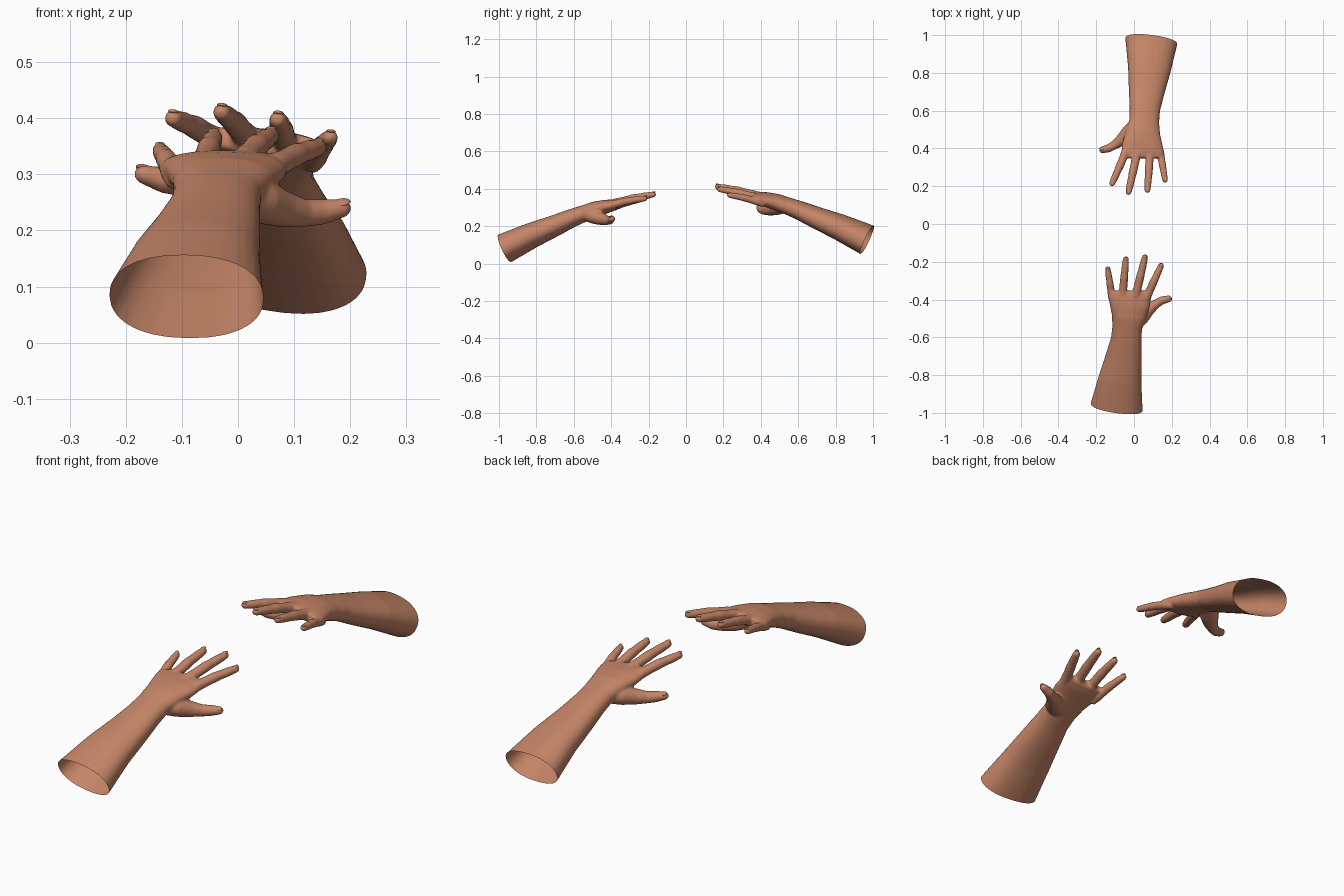
import bpy, bmesh, math
from mathutils import Vector, Matrix

if "Cube" in bpy.data.objects:
    bpy.data.objects.remove(bpy.data.objects["Cube"])

skin = bpy.data.materials.new("skin")
skin.diffuse_color = (0.56, 0.235, 0.135, 1)
skin.use_nodes = True
skin.node_tree.nodes["Principled BSDF"].inputs["Base Color"].default_value = skin.diffuse_color
N = 28


def loft(bm, rings, power=2.0):
    """Closed tube through rings of (centre, side, up, half width, half height)."""
    loops = []
    for c, side, up, w, h in rings:
        loop = []
        for i in range(N):
            a = 2 * math.pi * i / N
            ca, sa = math.cos(a), math.sin(a)
            x = math.copysign(abs(ca) ** (2 / power), ca) * w
            y = math.copysign(abs(sa) ** (2 / power), sa) * h
            loop.append(bm.verts.new(c + side * x + up * y))
        loops.append(loop)
    for a, b in zip(loops, loops[1:]):
        for i in range(N):
            j = (i + 1) % N
            bm.faces.new((a[i], a[j], b[j], b[i]))
    bm.faces.new(loops[0][::-1])
    bm.faces.new(loops[-1])


def frame(d, up=Vector((0, 0, 1))):
    d = d.normalized()
    side = d.cross(up).normalized()
    return d, side, side.cross(d)


def path_rings(secs, round_tip=False):
    """Sections (x, y, z, half width, half height) to rings square to the path."""
    pts = [Vector(s[:3]) for s in secs]
    rings = []
    for i, s in enumerate(secs):
        d, side, up = frame(pts[min(i + 1, len(pts) - 1)] - pts[max(i - 1, 0)])
        rings.append((pts[i], side, up, s[3], s[4]))
    if round_tip:
        c, w, h = pts[-1], secs[-1][3], secs[-1][4]
        for a in (25, 50, 70, 84):
            k = math.cos(math.radians(a))
            rings.append((c + d * w * math.sin(math.radians(a)), side, up, w * k, h * k))
    return rings


# forearm, wrist and palm
ARM = [(-0.104, -1.06, 0.045, 0.150, 0.090),
       (-0.092, -0.968, 0.082, 0.139, 0.081),
       (-0.074, -0.82, 0.153, 0.114, 0.068),
       (-0.054, -0.70, 0.203, 0.095, 0.057),
       (-0.041, -0.61, 0.243, 0.081, 0.049),
       (-0.036, -0.55, 0.266, 0.079, 0.045),
       (-0.027, -0.49, 0.288, 0.091, 0.043),
       (-0.022, -0.43, 0.304, 0.107, 0.037),
       (-0.022, -0.385, 0.314, 0.114, 0.030),
       (-0.022, -0.355, 0.321, 0.110, 0.021)]

# fingers: knuckle, tip, radius
FINGERS = [((-0.117, -0.385, 0.303), (-0.139, -0.238, 0.343), 0.0185),
           ((-0.060, -0.375, 0.321), (-0.043, -0.186, 0.366), 0.0205),
           ((0.010, -0.375, 0.325), (0.058, -0.176, 0.369), 0.0210),
           ((0.066, -0.390, 0.315), (0.143, -0.221, 0.348), 0.0205)]

THUMB = [(0.000, -0.530, 0.262, 0.040, 0.036),
         (0.040, -0.490, 0.252, 0.043, 0.040),
         (0.080, -0.450, 0.238, 0.033, 0.033),
         (0.118, -0.422, 0.231, 0.024, 0.025),
         (0.150, -0.404, 0.233, 0.022, 0.023),
         (0.184, -0.396, 0.239, 0.018, 0.017)]

bm = bmesh.new()
loft(bm, path_rings(ARM), 2.25)
chains = [THUMB]
for base, tip, r in FINGERS:
    a, b = Vector(base), Vector(tip)
    chain = []
    # knuckle swelling, middle joint, end joint, fingertip; slight upward arch
    for t, k, lift in ((-0.25, 0.85, -0.008), (0, 1.16, 0), (0.25, 1.03, 0.002),
                       (0.48, 1.05, 0.004), (0.62, 0.94, 0.003),
                       (0.78, 0.93, 0.002), (1, 0.78, 0)):
        p = a.lerp(b, t)
        chain.append((p.x, p.y, p.z + lift, r * k, r * k * 0.97))
    chains.append(chain)
for chain in chains:
    loft(bm, path_rings(chain, True))
bmesh.ops.recalc_face_normals(bm, faces=bm.faces)
raw = bpy.data.meshes.new("raw")
bm.to_mesh(raw)
bm.free()

# fuse all parts into one soft skin
tmp = bpy.data.objects.new("fuse_helper", raw)
bpy.context.collection.objects.link(tmp)
rm = tmp.modifiers.new("fuse", 'REMESH')
rm.mode = 'VOXEL'
rm.voxel_size = 0.005
sm = tmp.modifiers.new("soften", 'SMOOTH')
sm.factor = 0.5
sm.iterations = 7
dg = bpy.context.evaluated_depsgraph_get()
dg.update()
mesh = bpy.data.meshes.new_from_object(tmp.evaluated_get(dg))
bpy.data.objects.remove(tmp)

# cut the elbow end open
elbow = Vector(ARM[1][:3])
axis = (Vector(ARM[4][:3]) - elbow).normalized()
bm = bmesh.new()
bm.from_mesh(mesh)
bmesh.ops.bisect_plane(bm, geom=bm.verts[:] + bm.edges[:] + bm.faces[:],
                       plane_co=elbow, plane_no=axis, clear_inner=True)
for f in bm.faces:
    f.smooth = True
bm.to_mesh(mesh)
bm.free()
mesh.name = "arm_and_hand"
mesh.materials.clear()
mesh.materials.append(skin)

# finger nails: thin domed discs on the fingertips
bm = bmesh.new()
for n, chain in enumerate(chains):
    p, q = Vector(chain[-2][:3]), Vector(chain[-1][:3])
    d, side, up = frame(q - p, Vector((0.1, -0.5, 0.85)) if n == 0 else Vector((0, 0, 1)))
    r = chain[-1][3]
    c = q + up * r * 0.72 + d * r * 0.1
    m = Matrix((side, d, up)).transposed().to_4x4()
    bmesh.ops.create_uvsphere(bm, u_segments=16, v_segments=8, radius=1,
                              matrix=Matrix.Translation(c) @ m @ Matrix.Diagonal(
                                  (r * 0.62, r * 0.85, r * 0.26, 1)))
for f in bm.faces:
    f.smooth = True
nails = bpy.data.meshes.new("nails")
bm.to_mesh(nails)
bm.free()
nails.materials.append(skin)

# the far arm is the near one turned round, slightly raised and rolled
far = (Matrix.Translation((0.092, 0.968, 0.127)) @ Matrix.Rotation(0.105, 4, 'Y')
       @ Matrix.Rotation(0.022, 4, 'X') @ Matrix.Rotation(math.pi, 4, 'Z')
       @ Matrix.Translation(-elbow))
for label, mat in (("near", Matrix.Identity(4)), ("far", far)):
    for part, me in (("arm", mesh), ("nails", nails)):
        ob = bpy.data.objects.new(label + "_" + part, me)
        bpy.context.collection.objects.link(ob)
        ob.matrix_world = mat
